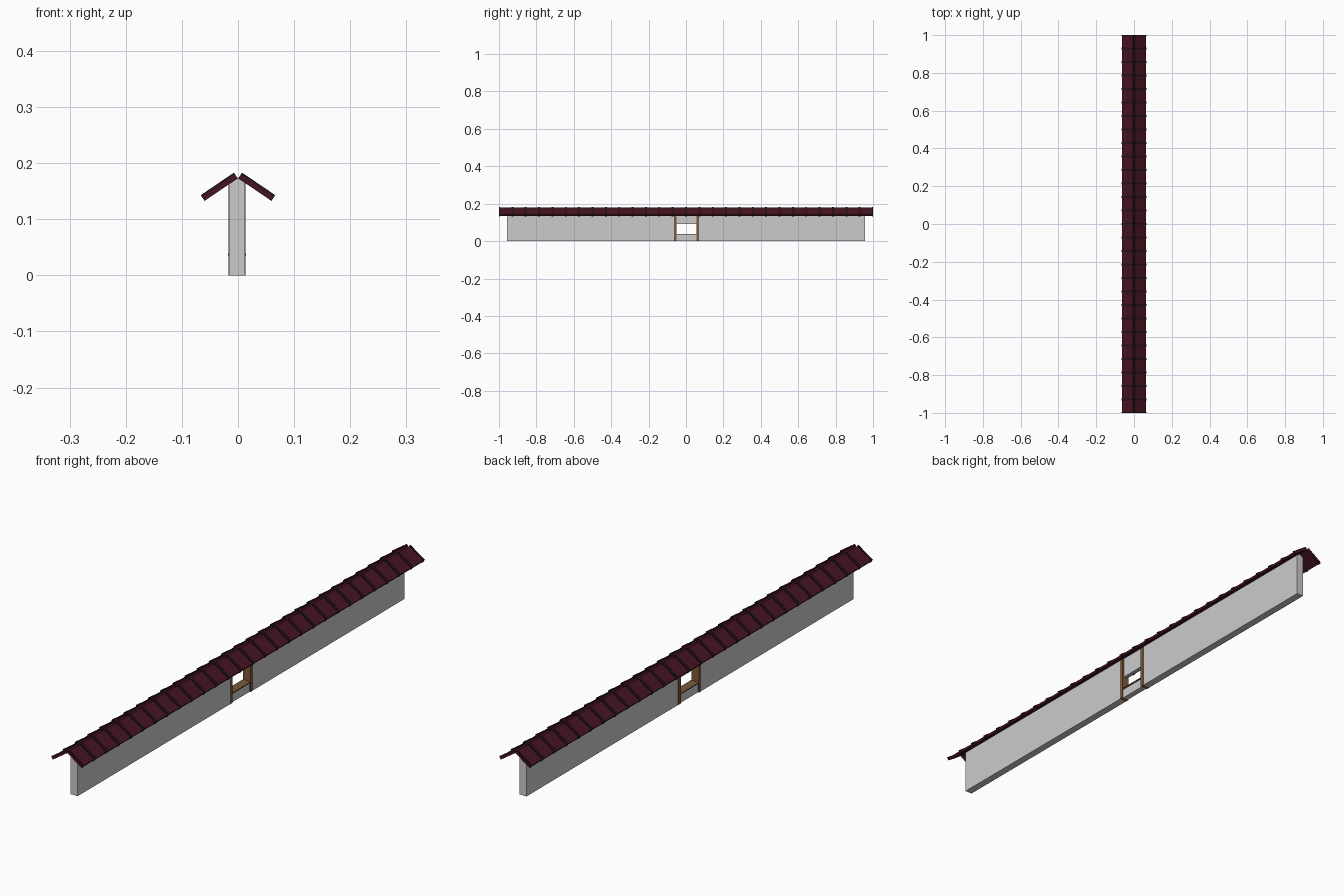
import bpy, bmesh
from mathutils import Vector

if "Cube" in bpy.data.objects:
    bpy.data.objects.remove(bpy.data.objects["Cube"])

def material(name, rgb):
    m = bpy.data.materials.new(name)
    m.diffuse_color = (*rgb, 1)
    m.use_nodes = True
    m.node_tree.nodes["Principled BSDF"].inputs["Base Color"].default_value = m.diffuse_color
    return m

MAROON = material("maroon_tile", (0.06, 0.007, 0.015))
DARK = material("dark_rib", (0.02, 0.006, 0.008))
WOOD = material("brown_wood", (0.2, 0.1, 0.045))

def extrude_y(name, profile, spans, mat=None):
    """Extrude an (x, z) profile over each (y0, y1) span into one object."""
    bm = bmesh.new()
    for y0, y1 in spans:
        a = [bm.verts.new((x, y0, z)) for x, z in profile]
        b = [bm.verts.new((x, y1, z)) for x, z in profile]
        bm.faces.new(a)
        bm.faces.new(b[::-1])
        for i in range(len(a)):
            j = (i + 1) % len(a)
            bm.faces.new((a[i], b[i], b[j], a[j]))
    bmesh.ops.recalc_face_normals(bm, faces=bm.faces)
    me = bpy.data.meshes.new(name)
    bm.to_mesh(me)
    bm.free()
    ob = bpy.data.objects.new(name, me)
    bpy.context.collection.objects.link(ob)
    if mat:
        me.materials.append(mat)
    return ob

# Roof slope frame: ridge underside to eave underside
RIDGE, EAVE = Vector((0.001, 0.173)), Vector((0.0585, 0.134))
D = (EAVE - RIDGE).normalized()
N = Vector((-D.y, D.x))
L = (EAVE - RIDGE).length

def slope(u0, u1, n0, n1, side):
    pts = [RIDGE + D * u + N * n for u, n in ((u0, n0), (u1, n0), (u1, n1), (u0, n1))]
    return [(side * p.x, p.y) for p in pts]

def gable(x0, x1, z0):
    """Wall cross-section whose top follows the roof underside."""
    def top(x):
        return 0.173 - abs(x) * 0.678
    return [(x0, z0), (x1, z0), (x1, top(x1)), (0, top(0)), (x0, top(x0))]

# Roof panels and evenly spaced tile ribs on both slopes
TILES, RW = 28, 0.01
ribs = []
for i in range(TILES + 1):
    y = -1 + 2 * i / TILES
    ribs.append((max(-1, y - RW / 2), min(1, y + RW / 2)))
for side, label in ((1, "right"), (-1, "left")):
    extrude_y(f"roof_panel_{label}", slope(0, L, 0, 0.0085, side), [(-1, 1)], MAROON)
    extrude_y(f"roof_ribs_{label}", slope(-0.0005, L + 0.0015, -0.0005, 0.0118, side), ribs, DARK)

# Two long wall sections with a gap for the window
X0, X1 = -0.016, 0.0125
extrude_y("wall", gable(X0, X1, 0), [(-0.957, -0.063), (0.067, 0.957)])

# Window posts either side of the gap
extrude_y("window_posts", gable(X0 - 0.001, X1 + 0.001, 0),
          [(-0.065, -0.051), (0.055, 0.069)], WOOD)

# Recessed panels below and above the opening
extrude_y("upper_panel", gable(-0.009, 0.006, 0.091), [(-0.051, 0.055)])
extrude_y("lower_panel", [(-0.013, 0), (0.0095, 0), (0.0095, 0.035), (-0.013, 0.035)],
          [(-0.051, 0.055)])

# Window sill
extrude_y("window_sill", [(-0.018, 0.035), (0.0145, 0.035), (0.0145, 0.0385), (-0.018, 0.0385)],
          [(-0.051, 0.055)], WOOD)
